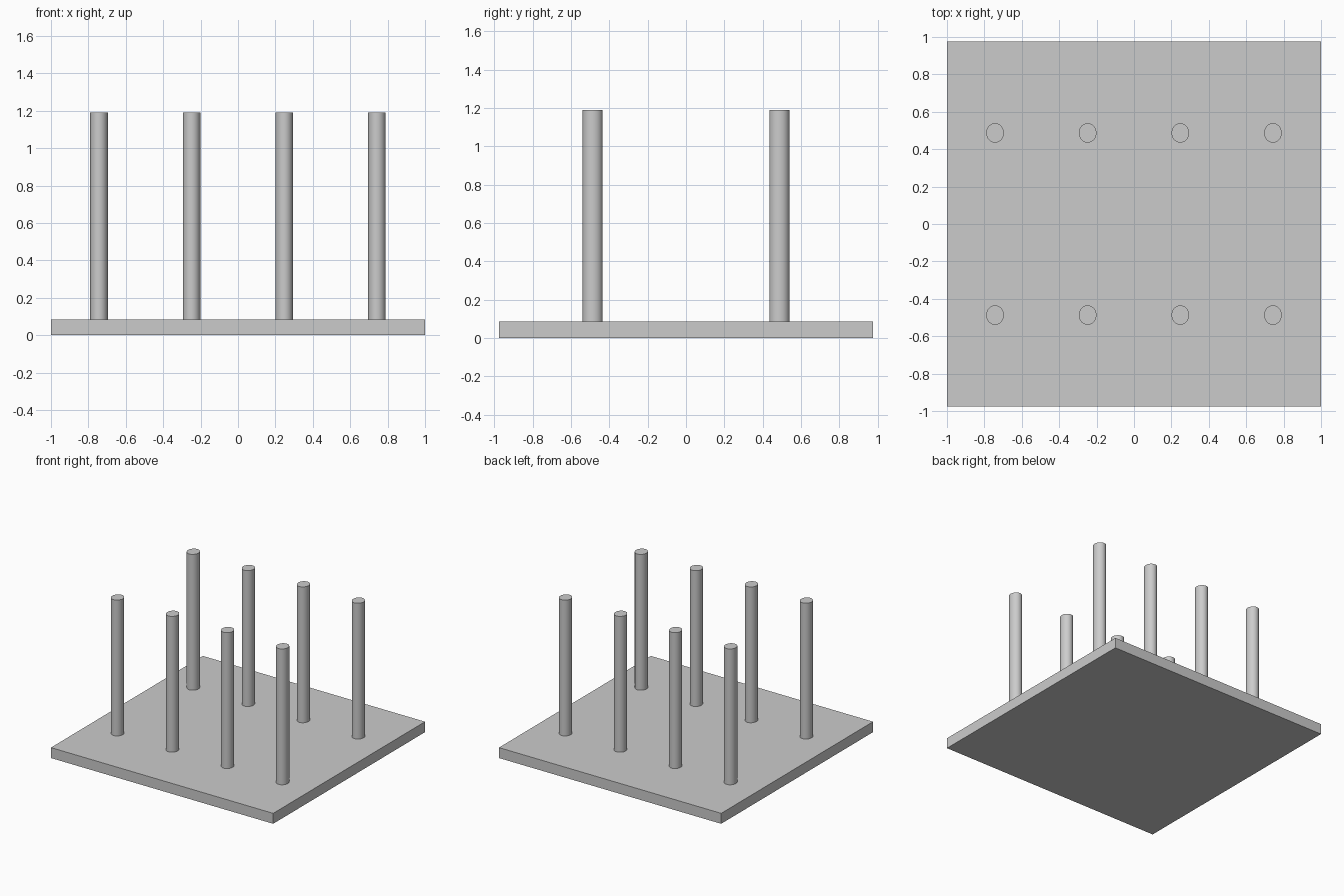
import bpy
import math

cube = bpy.data.objects.get("Cube")
if cube:
    bpy.data.objects.remove(cube, do_unlink=True)

# Single plain grey
grey = bpy.data.materials.new("light_grey")
grey.use_nodes = True
colour = (0.6, 0.6, 0.6, 1.0)
grey.diffuse_color = colour
grey.node_tree.nodes["Principled BSDF"].inputs["Base Color"].default_value = colour

BASE_TOP, POST_TOP = 0.085, 1.19
HALF_DEPTH = 0.976


def finish(name, scale):
    obj = bpy.context.object
    obj.name = name
    obj.scale = scale
    bpy.ops.object.transform_apply(location=False, rotation=False, scale=True)
    obj.data.materials.append(grey)
    return obj


# Flat base plate
bpy.ops.mesh.primitive_cube_add(size=1, location=(0, 0, BASE_TOP / 2))
finish("base_plate", (2, 2 * HALF_DEPTH, BASE_TOP))

# Two rows of four slightly oval posts
for row, y in (("front", -0.487), ("back", 0.487)):
    for i in range(4):
        x = -0.743 + i * 0.4953
        bpy.ops.mesh.primitive_cylinder_add(
            vertices=48, radius=1, depth=1,
            location=(x, y, (BASE_TOP + POST_TOP) / 2))
        finish(f"{row}_post_{i + 1}", (0.047, 0.052, POST_TOP - BASE_TOP))
        bpy.ops.object.shade_smooth_by_angle(angle=math.radians(30))
